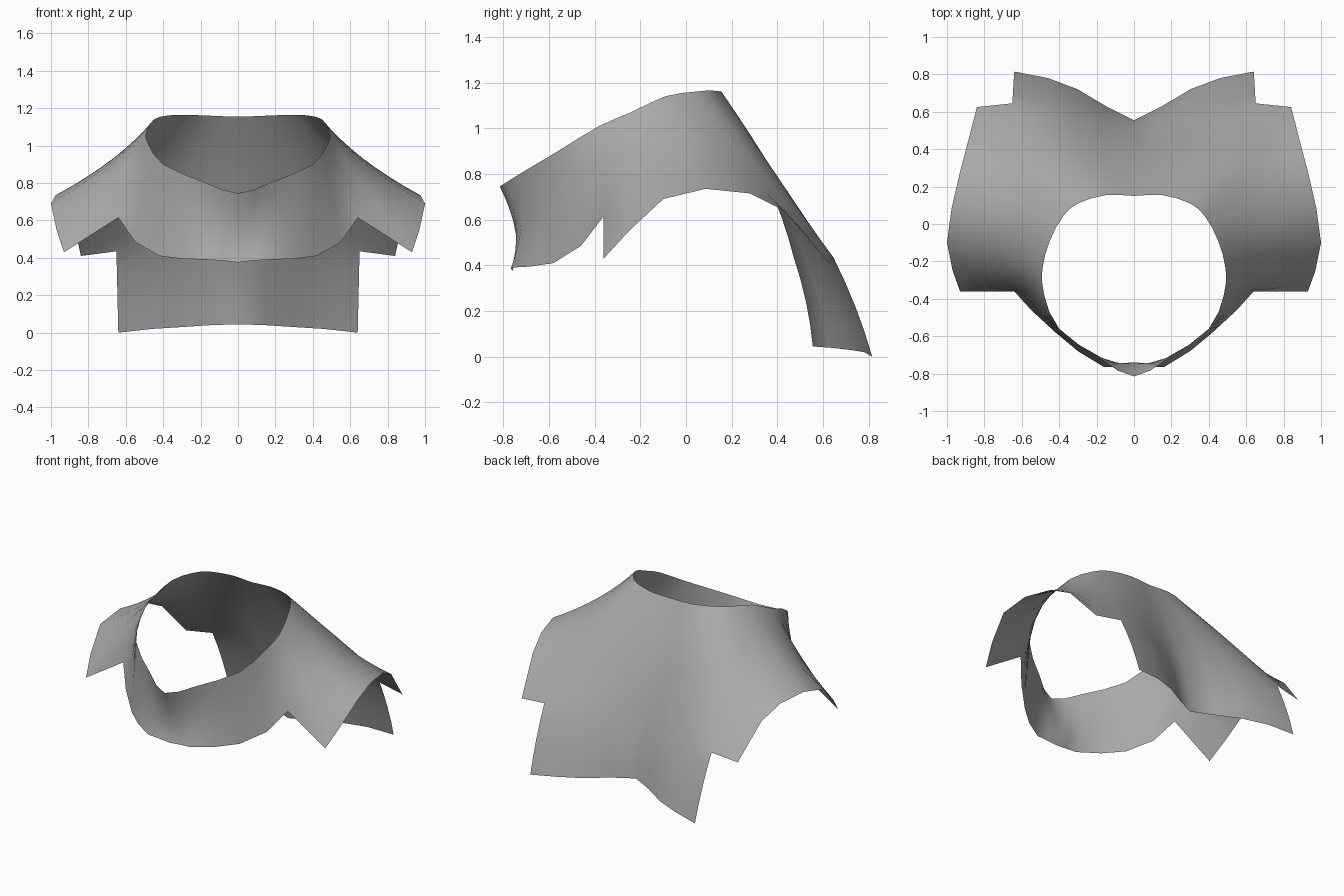
import bpy
import bmesh
from mathutils import Vector

default_cube = bpy.data.objects.get("Cube")
if default_cube:
    bpy.data.objects.remove(default_cube, do_unlink=True)

ROWS = 8        # faces between neck and hem
TAIL_ROWS = 4   # faces in the longer back panel


def points(triples):
    """Guide points given in hundredths of a unit."""
    return [Vector(p) / 100 for p in triples]


def mirrored(point):
    return Vector((-point.x, point.y, point.z))


def smooth_guide(guide):
    """Add a rounded halfway point between neighbouring guide points."""
    padded = [mirrored(guide[1])] + guide + [mirrored(guide[-2])]
    result = []
    for before, start, end, after in zip(padded, padded[1:], padded[2:], padded[3:]):
        result.append(start)
        result.append((start + end) * 0.5 + (start + end - before - after) / 16)
    result.append(guide[-1])
    return result


def curve_through(start, middle, end, t):
    """Smooth curve that passes through the middle point halfway."""
    control = middle * 2 - (start + end) / 2
    return start * (1 - t) ** 2 + control * 2 * t * (1 - t) + end * t ** 2


# Guide lines of the left half, from back centre round to front centre
neck = smooth_guide(points([
    (0, 15, 115.5), (15, 15.5, 116), (30, 11, 116.5), (38, 4, 116),
    (45, -9, 114), (49, -24, 107), (48, -38, 101), (40, -56, 90),
    (18, -72, 80.5), (0, -81.5, 74.5)]))
shoulder = smooth_guide(points([
    (0, 35, 78), (29, 40, 78), (53, 40, 77), (66, 25, 84),
    (67, 1, 93), (68, -21, 86), (57, -36, 80), (42, -56, 64),
    (17, -72, 58), (0, -74.5, 54)]))
hem = points([
    (0, 47, 44), (16, 52, 44), (32, 58, 44), (48, 63, 44), (65, 64.5, 43.5),
    (84, 62.5, 41), (89, 43, 64), (93, 28, 71.5), (97.5, 8.5, 73.5),
    (100, -10, 69), (97, -25, 55), (93, -36, 43), (64, -36, 61.5),
    (55, -46, 48.5), (42, -58, 41), (30, -68, 39.5), (16, -76.5, 39),
    (8, -76.5, 38.5), (0, -76, 37.5)])
tail = points([(0, 55.5, 4.5), (15, 63, 4), (30, 72, 3), (46, 78, 2), (64, 81.5, 0)])

# Loft the columns of the garment
bm = bmesh.new()
columns = []
for index, (top, middle, bottom) in enumerate(zip(neck, shoulder, hem)):
    path = [curve_through(top, middle, bottom, r / ROWS) for r in range(ROWS + 1)]
    if index < len(tail):
        tip = tail[index]
        belly = (bottom + tip) / 2 + Vector((0, 0.012, 0))
        path += [curve_through(bottom, belly, tip, r / TAIL_ROWS)
                 for r in range(1, TAIL_ROWS + 1)]
    columns.append([bm.verts.new(p) for p in path])

for left, right in zip(columns, columns[1:]):
    for r in range(min(len(left), len(right)) - 1):
        bm.faces.new((left[r], right[r], right[r + 1], left[r + 1]))

mesh = bpy.data.meshes.new("shoulder_cape")
bm.to_mesh(mesh)
bm.free()
cape = bpy.data.objects.new("shoulder_cape", mesh)
bpy.context.collection.objects.link(cape)

# Plain grey cloth
cloth = bpy.data.materials.new("grey_cloth")
cloth.use_nodes = True
grey = (0.4, 0.4, 0.4, 1)
cloth.diffuse_color = grey
cloth.node_tree.nodes["Principled BSDF"].inputs["Base Color"].default_value = grey
mesh.materials.append(cloth)

# Right half
mirror = cape.modifiers.new("mirror", "MIRROR")
mirror.use_axis[0] = True
mirror.use_clip = True
mirror.merge_threshold = 0.001

for face in mesh.polygons:
    face.use_smooth = True
